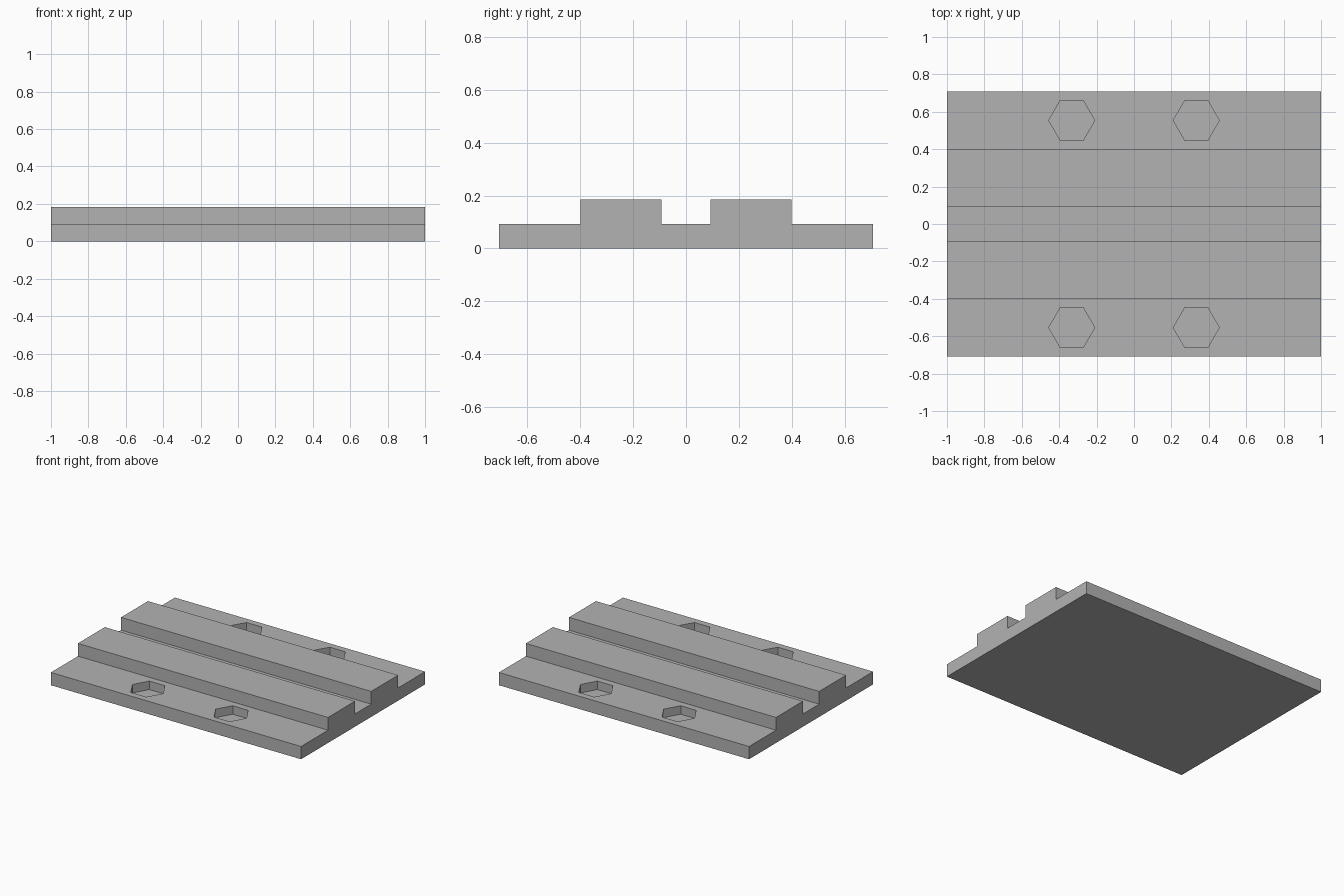
import bpy
import bmesh
from math import cos, sin, pi

default = bpy.data.objects.get("Cube")
if default:
    bpy.data.objects.remove(default, do_unlink=True)

# Main dimensions
HALF_LENGTH, HALF_WIDTH = 1.0, 0.708
BASE_TOP, RAIL_TOP = 0.0923, 0.1846
RAIL_INNER, RAIL_OUTER = 0.0923, 0.4
HEX_X, HEX_Y, HEX_RADIUS, HEX_DEPTH = 0.333, 0.554, 0.123, 0.0615

grey = bpy.data.materials.new("plain grey")
grey.use_nodes = True
colour = (0.45, 0.45, 0.45, 1)
grey.diffuse_color = colour
grey.node_tree.nodes["Principled BSDF"].inputs["Base Color"].default_value = colour


def add_prism(bm, points, direction):
    """Extrude a closed outline along a direction into a solid."""
    face = bm.faces.new([bm.verts.new(p) for p in points])
    result = bmesh.ops.extrude_face_region(bm, geom=[face], use_keep_orig=True)
    verts = [g for g in result["geom"] if isinstance(g, bmesh.types.BMVert)]
    bmesh.ops.translate(bm, verts=verts, vec=direction)


def make_object(name, bm):
    bmesh.ops.recalc_face_normals(bm, faces=bm.faces[:])
    mesh = bpy.data.meshes.new(name)
    bm.to_mesh(mesh)
    bm.free()
    mesh.materials.append(grey)
    obj = bpy.data.objects.new(name, mesh)
    bpy.context.collection.objects.link(obj)
    return obj


# Plate with two rails: mirrored end profile swept along x
half = [(RAIL_INNER, BASE_TOP), (RAIL_INNER, RAIL_TOP), (RAIL_OUTER, RAIL_TOP),
        (RAIL_OUTER, BASE_TOP), (HALF_WIDTH, BASE_TOP), (HALF_WIDTH, 0)]
profile = half + [(-y, z) for y, z in reversed(half)]
bm = bmesh.new()
add_prism(bm, [(-HALF_LENGTH, y, z) for y, z in profile], (2 * HALF_LENGTH, 0, 0))
plate = make_object("railed_plate", bm)

# Four hexagonal nut pockets
bm = bmesh.new()
for sx in (-1, 1):
    for sy in (-1, 1):
        outline = [(sx * HEX_X + HEX_RADIUS * cos(i * pi / 3),
                    sy * HEX_Y + HEX_RADIUS * sin(i * pi / 3),
                    BASE_TOP - HEX_DEPTH) for i in range(6)]
        add_prism(bm, outline, (0, 0, 2 * HEX_DEPTH))
cutter = make_object("nut_pocket_cutter", bm)
cutter.hide_render = True
cutter.display_type = 'WIRE'

pockets = plate.modifiers.new("nut_pockets", 'BOOLEAN')
pockets.operation = 'DIFFERENCE'
pockets.solver = 'EXACT'
pockets.object = cutter
